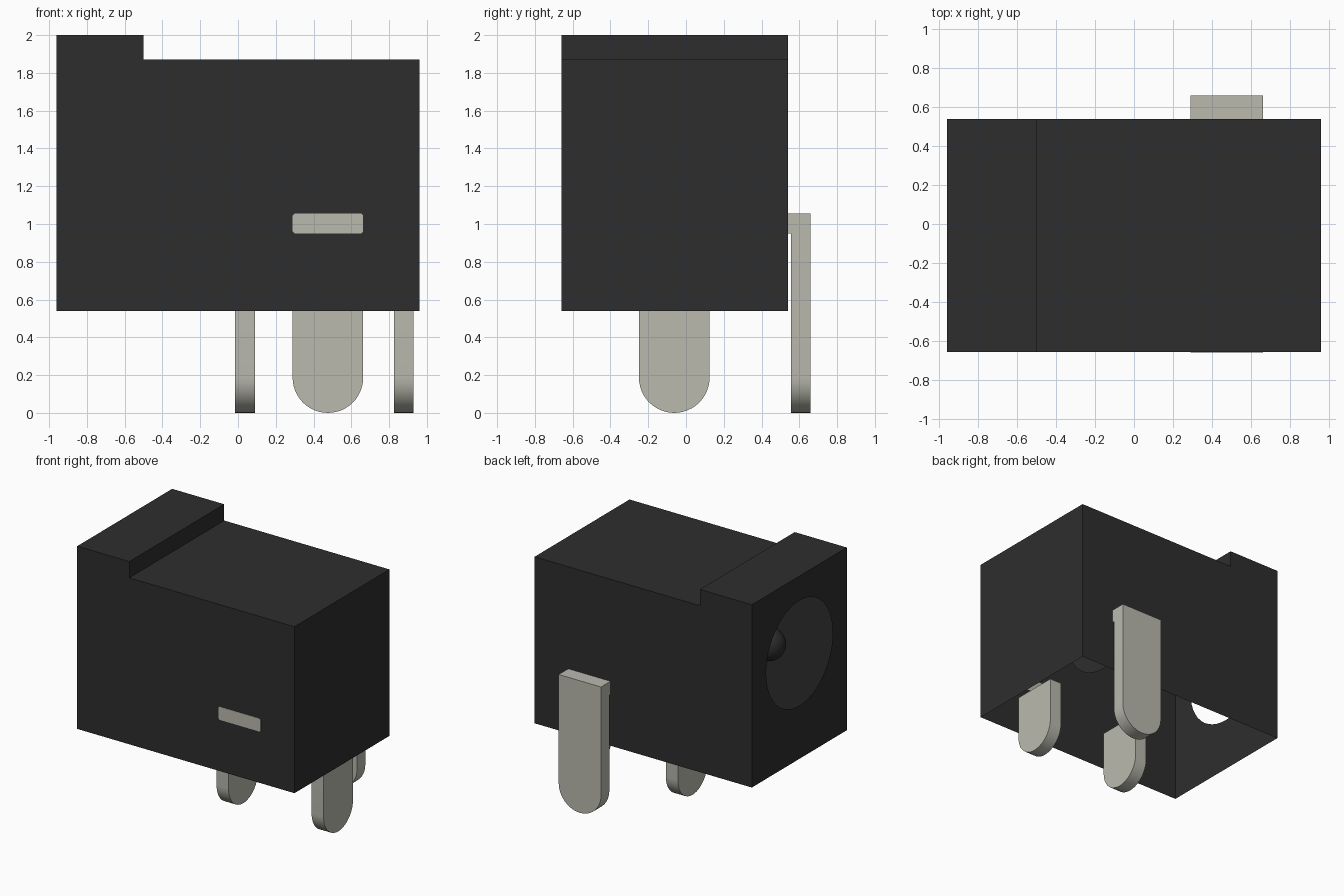
import bpy, bmesh, math
from mathutils import Matrix

if "Cube" in bpy.data.objects:
    bpy.data.objects.remove(bpy.data.objects["Cube"], do_unlink=True)


def material(name, rgb):
    m = bpy.data.materials.new(name)
    m.use_nodes = True
    m.diffuse_color = (*rgb, 1)
    b = m.node_tree.nodes["Principled BSDF"]
    b.inputs["Base Color"].default_value = (*rgb, 1)
    b.inputs["Roughness"].default_value = 0.6
    return m


BLACK = material("black plastic", (0.027, 0.027, 0.027))
METAL = material("tin metal", (0.49, 0.49, 0.43))


def finish(name, bm, mat, smooth=False):
    me = bpy.data.meshes.new(name)
    bm.to_mesh(me)
    bm.free()
    ob = bpy.data.objects.new(name, me)
    bpy.context.collection.objects.link(ob)
    me.materials.append(mat)
    if smooth:
        bpy.ops.object.select_all(action="DESELECT")
        ob.select_set(True)
        bpy.context.view_layer.objects.active = ob
        bpy.ops.object.shade_smooth_by_angle(angle=math.radians(35))
    return ob


def prism(name, pts, place, direction, mat, smooth=False):
    """Extrude a flat outline; place maps an outline point to 3D."""
    bm = bmesh.new()
    face = bm.faces.new([bm.verts.new(place(*p)) for p in pts])
    out = bmesh.ops.extrude_face_region(bm, geom=[face])
    moved = [g for g in out["geom"] if isinstance(g, bmesh.types.BMVert)]
    bmesh.ops.translate(bm, verts=moved, vec=direction)
    bmesh.ops.recalc_face_normals(bm, faces=bm.faces[:])
    return finish(name, bm, mat, smooth)


def leg_outline(c, r, top, n=24):
    """Tab with a half-round lower end resting on z = 0."""
    arc = [(c + r * math.cos(a), r + r * math.sin(a))
           for a in (math.pi + math.pi * i / n for i in range(n + 1))]
    return arc + [(c + r, top), (c - r, top)]


# Housing: hollow shell, open underneath, with a round opening in the -x end
X0, X1, Y0, Y1, Z0 = -0.96, 0.96, -0.658, 0.54, 0.54
AXIS_Y, AXIS_Z, BORE = -0.06, 1.385, 0.42
profile = [(X0, Z0), (X0, 2.0), (-0.5, 2.0), (-0.5, 1.87), (X1, 1.87), (X1, Z0)]
bm = bmesh.new()
front = [bm.verts.new((x, Y0, z)) for x, z in profile]
back = [bm.verts.new((x, Y1, z)) for x, z in profile]
bm.faces.new(front)
bm.faces.new(back[::-1])
for i in range(1, 5):
    bm.faces.new((front[i], front[i + 1], back[i + 1], back[i]))
ring = [bm.verts.new((X0, AXIS_Y + BORE * math.cos(2 * math.pi * i / 48),
                      AXIS_Z + BORE * math.sin(2 * math.pi * i / 48))) for i in range(48)]
loops = [[front[0], front[1], back[1], back[0]], ring]
edges = []
for loop in loops:
    for a, b in zip(loop, loop[1:] + loop[:1]):
        edges.append(bm.edges.get((a, b)) or bm.edges.new((a, b)))
bmesh.ops.triangle_fill(bm, edges=edges, use_beauty=True, normal=(-1, 0, 0))
bmesh.ops.recalc_face_normals(bm, faces=bm.faces[:])
finish("housing", bm, BLACK)

# Disc at the end of the socket bore
SOCKET_END = 0.25
bm = bmesh.new()
bmesh.ops.create_circle(bm, cap_ends=True, segments=48, radius=BORE,
                        matrix=Matrix.Translation((SOCKET_END, AXIS_Y, AXIS_Z))
                        @ Matrix.Rotation(-math.pi / 2, 4, "Y"))
finish("socket_end", bm, BLACK)

# Centre contact with a domed tip, spun around the socket axis
R, TIP = 0.125, -0.69
bm = bmesh.new()
path = [(TIP - R * math.cos(a), R * math.sin(a))
        for a in (math.pi / 2 * i / 8 for i in range(9))] + [(SOCKET_END, R)]
verts = [bm.verts.new((x, AXIS_Y, AXIS_Z + r)) for x, r in path]
line = [bm.edges.new(p) for p in zip(verts, verts[1:])]
bmesh.ops.spin(bm, geom=verts + line, cent=(0, AXIS_Y, AXIS_Z), axis=(1, 0, 0),
               angle=2 * math.pi, steps=32)
bmesh.ops.remove_doubles(bm, verts=bm.verts[:], dist=0.0005)
bmesh.ops.recalc_face_normals(bm, faces=bm.faces[:])
finish("centre_contact", bm, BLACK, True)

# Two legs under the housing
for name, x in (("middle_leg", -0.015), ("end_leg", 0.825)):
    prism(name, leg_outline(-0.062, 0.187, Z0), lambda y, z, x=x: (x, y, z),
          (0.105, 0, 0), METAL, True)

# Side leg standing off the back, and the short bridge that joins it to the housing
prism("side_leg", leg_outline(0.476, 0.187, 1.055), lambda x, z: (x, 0.555, z),
      (0, 0.105, 0), METAL, True)
prism("side_leg_bridge", [(0.289, 0.95), (0.663, 0.95), (0.663, 1.055), (0.289, 1.055)],
      lambda x, z: (x, Y1, z), (0, 0.015, 0), METAL)

# Contact end showing flush in the front wall, with clipped corners
c = 0.01
x0, x1, z0, z1 = 0.289, 0.663, 0.95, 1.055
prism("front_contact", [(x0 + c, z0), (x1 - c, z0), (x1, z0 + c), (x1, z1 - c),
                        (x1 - c, z1), (x0 + c, z1), (x0, z1 - c), (x0, z0 + c)],
      lambda x, z: (x, -0.66, z), (0, 0.004, 0), METAL)
